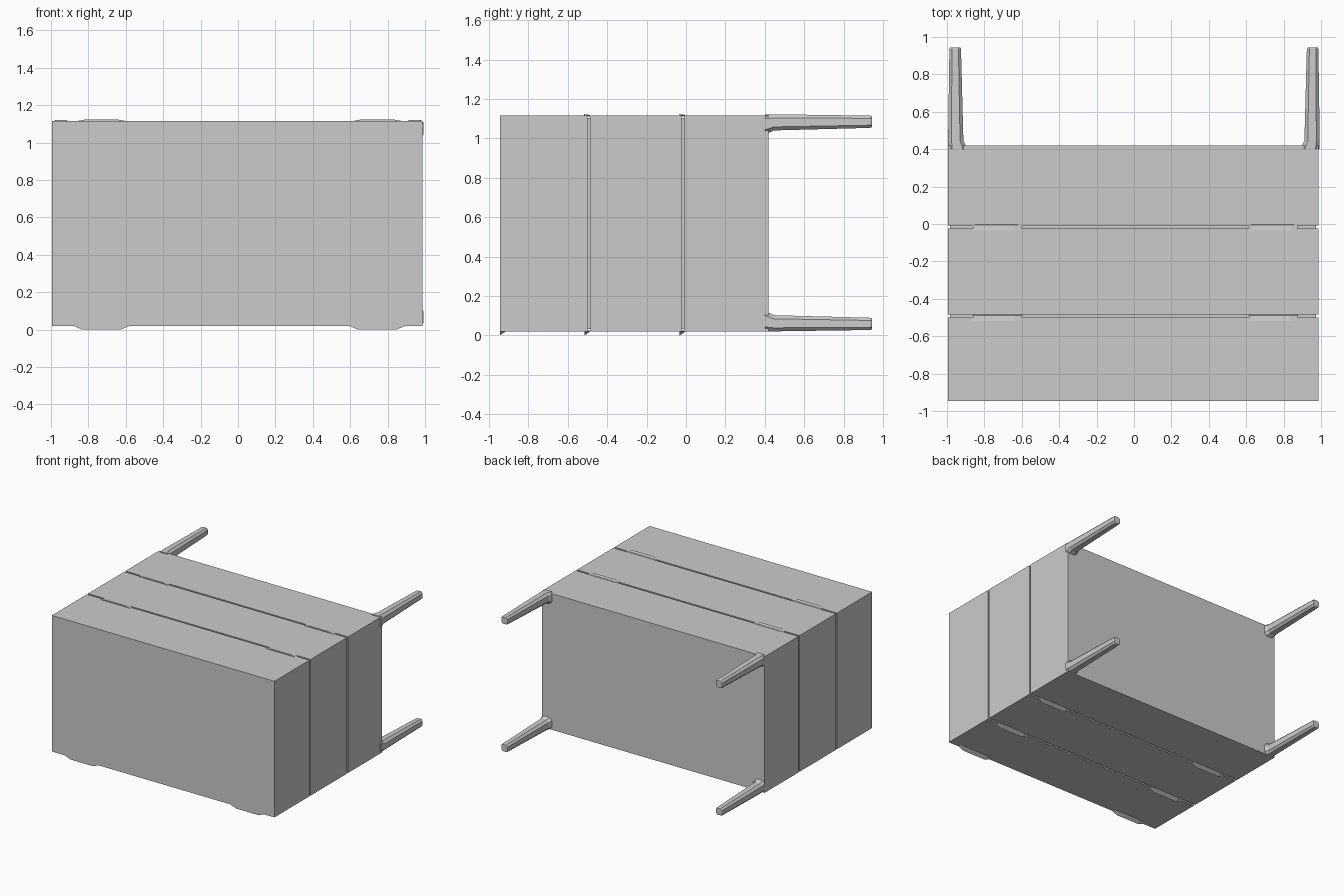
import bpy, bmesh

if "Cube" in bpy.data.objects:
    bpy.data.objects.remove(bpy.data.objects["Cube"])

X0, X1 = -0.995, 0.986
Z0, Z1 = 0.02, 1.115
Y0, Y1 = -0.945, 0.42


def make_object(name, bm):
    bmesh.ops.recalc_face_normals(bm, faces=bm.faces)
    mesh = bpy.data.meshes.new(name)
    bm.to_mesh(mesh)
    bm.free()
    obj = bpy.data.objects.new(name, mesh)
    bpy.context.collection.objects.link(obj)
    return obj


def loft(name, rings):
    """Skin equal-sized point rings and cap both ends."""
    bm = bmesh.new()
    loops = [[bm.verts.new(p) for p in ring] for ring in rings]
    n = len(loops[0])
    for a, b in zip(loops, loops[1:]):
        for i in range(n):
            j = (i + 1) % n
            bm.faces.new((a[i], a[j], b[j], b[i]))
    bm.faces.new(loops[0])
    bm.faces.new(loops[-1])
    return make_object(name, bm)


# Cabinet body with two narrow seams running all the way round
def body_ring(y, inset):
    a, b, c, d = X0 + inset, X1 - inset, Z0 + inset, Z1 - inset
    return [(a, y, c), (b, y, c), (b, y, d), (a, y, d)]


profile = [(Y0, 0)]
for seam in (-0.492, -0.016):
    profile += [(seam - 0.007, 0), (seam - 0.007, 0.012),
                (seam + 0.007, 0.012), (seam + 0.007, 0)]
profile.append((Y1, 0))
loft("cabinet_body", [body_ring(y, s) for y, s in profile])


# Tapered legs with chamfered edges, flaring slightly where they meet the body
def leg_ring(y, xo, zo, sx, sz, w):
    c = w * 0.22
    pts = [(c, 0), (w - c, 0), (w, c), (w, w - c),
           (w - c, w), (c, w), (0, w - c), (0, c)]
    return [(xo + sx * u, y, zo + sz * v) for u, v in pts]


for side, xo, sx in (("left", -0.994, 1), ("right", 0.993, -1)):
    for level, zo, sz in (("lower", 0.02, 1), ("upper", 1.122, -1)):
        sections = [(0.40, 0, 0.100), (0.425, 0, 0.092), (0.445, 0, 0.082),
                    (0.935, 0.007, 0.062), (0.945, 0.011, 0.054)]
        loft(f"{side}_{level}_leg",
             [leg_ring(y, xo + sx * o, zo + sz * o, sx, sz, w)
              for y, o, w in sections])


# Shallow finger-pull lips beside the seams, tapered at both ends
def pull(name, x, y, z, out, length, depth):
    h = length / 2
    rings = []
    for u, s in ((-h, 0.1), (-h * 0.7, 1), (h * 0.7, 1), (h, 0.1)):
        rings.append([(x + u, y, z - out * 0.004 if out else z),
                      (x + u, y + depth, z - out * 0.004),
                      (x + u, y + depth * 0.8, z + out * 0.004 * s),
                      (x + u, y, z + out * 0.018 * s if out < 0 else z + 0.008 * s)])
    loft(name, rings)


for side, x in (("left", -0.73), ("right", 0.745)):
    for row, y in (("outer", -0.945), ("middle", -0.515), ("inner", -0.032)):
        pull(f"{side}_{row}_lower_pull", x, y, Z0, -1, 0.29, 0.03)
    for row, y in (("middle", -0.518), ("inner", -0.034)):
        pull(f"{side}_{row}_upper_pull", x, y, Z1, 1, 0.26, 0.035)

# Pin the overall depth at the ground with the lowest lip edge
for obj in bpy.data.objects:
    if obj.name.endswith("lower_pull"):
        for v in obj.data.vertices:
            if v.co.z < 0.003:
                v.co.z = 0.0
